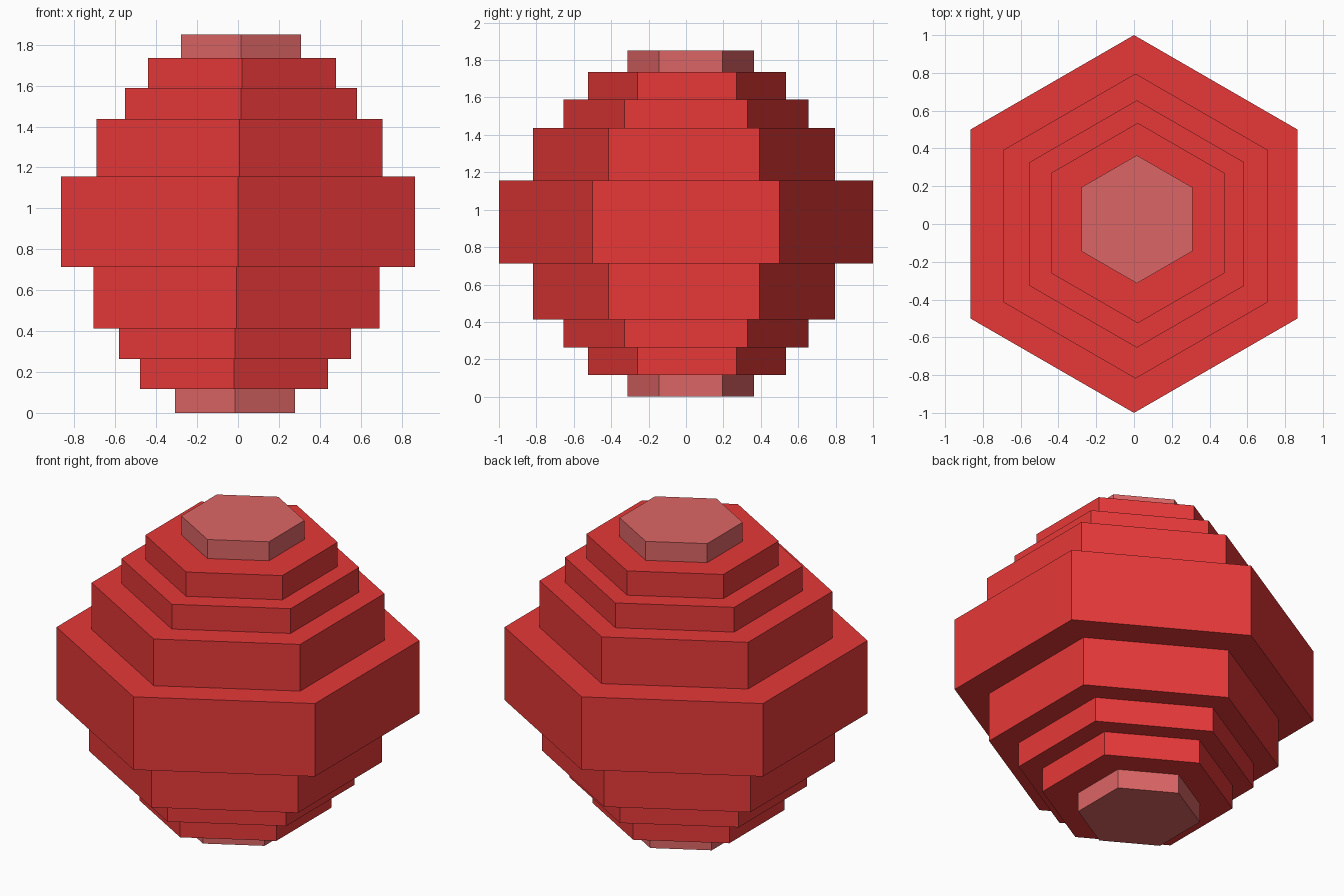
import bpy

if "Cube" in bpy.data.objects:
    bpy.data.objects.remove(bpy.data.objects["Cube"])


def material(name, color):
    m = bpy.data.materials.new(name)
    m.diffuse_color = color
    m.use_nodes = True
    m.node_tree.nodes["Principled BSDF"].inputs["Base Color"].default_value = m.diffuse_color
    return m


RED = material("red", (0.80, 0.04, 0.04, 1))
PALE = material("pale_red", (0.72, 0.13, 0.13, 1))


def hex_slab(name, radius, z0, z1, x, y, mat):
    """Six-sided slab with a corner pointing along y."""
    bpy.ops.mesh.primitive_cylinder_add(
        vertices=6, radius=radius, depth=z1 - z0, location=(x, y, (z0 + z1) / 2))
    ob = bpy.context.object
    ob.name = name
    ob.data.materials.append(mat)


# Wide middle slab
MID_LOW, MID_HIGH = 0.713, 1.155
hex_slab("middle_slab", 1.0, MID_LOW, MID_HIGH, 0, 0, RED)

# Shrinking steps outward from the middle: name, radius, x offset, y offset, material
STEPS = [
    ("wide_step", 0.807, 0.008, -0.011, RED),
    ("medium_step", 0.655, 0.015, 0.0, RED),
    ("narrow_step", 0.53, 0.02, 0.005, RED),
    ("tip", 0.339, 0.015, 0.025, PALE),
]
UPPER_Z = [MID_HIGH, 1.438, 1.588, 1.735, 1.85]
LOWER_Z = [MID_LOW, 0.413, 0.263, 0.117, 0.0]

# The lower stack is the upper one turned half a turn about y
for i, (name, radius, x, y, mat) in enumerate(STEPS):
    hex_slab("upper_" + name, radius, UPPER_Z[i], UPPER_Z[i + 1], x, y, mat)
    hex_slab("lower_" + name, radius, LOWER_Z[i + 1], LOWER_Z[i], -x, y, mat)
